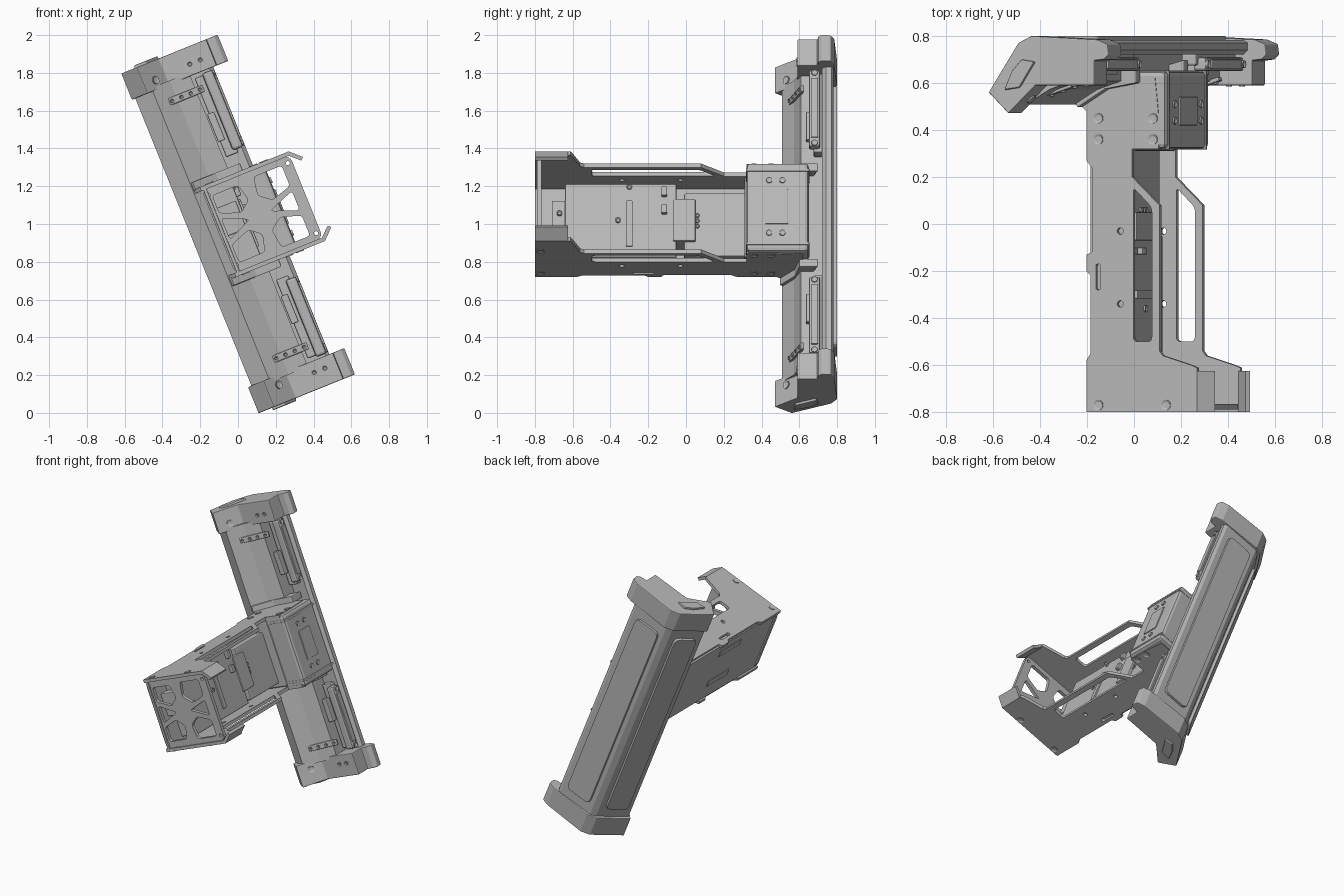
import bpy, bmesh, math
from mathutils import Matrix, Vector

cube = bpy.data.objects.get("Cube")
if cube:
    bpy.data.objects.remove(cube, do_unlink=True)

grey = bpy.data.materials.new("neutral_grey")
grey.use_nodes = True
tone = (0.48, 0.48, 0.48, 1)
grey.diffuse_color = tone
grey.node_tree.nodes["Principled BSDF"].inputs["Base Color"].default_value = tone

# The whole assembly leans sideways about the depth axis
LEAN = Matrix.Translation((0, 0, 1)) @ Matrix.Rotation(math.radians(-22), 4, "Y")
FACE_FRONT = Matrix.Rotation(math.radians(90), 4, "X")


def finish(name, mesh, local, bevel=0):
    mesh.materials.clear()
    mesh.materials.append(grey)
    obj = bpy.data.objects.new(name, mesh)
    bpy.context.collection.objects.link(obj)
    obj.matrix_world = LEAN @ local
    if bevel:
        mod = obj.modifiers.new("soft_edges", "BEVEL")
        mod.width, mod.segments = bevel, 2
        mod.limit_method = "ANGLE"
    return obj


def box(name, center, size, bevel=0.0, turn=0.0):
    bm = bmesh.new()
    bmesh.ops.create_cube(bm, size=1, matrix=Matrix.Diagonal((*size, 1)))
    mesh = bpy.data.meshes.new(name)
    bm.to_mesh(mesh)
    bm.free()
    local = Matrix.Translation(center) @ Matrix.Rotation(turn, 4, "Z")
    return finish(name, mesh, local, bevel)


def screw(name, center, axis, radius=0.02, depth=0.012):
    # Recessed-head screw: a cylinder with an inset, sunken top
    bm = bmesh.new()
    bmesh.ops.create_cone(bm, cap_ends=True, segments=16, radius1=radius,
                          radius2=radius, depth=depth)
    caps = [f for f in bm.faces if len(f.verts) > 4]
    bmesh.ops.inset_individual(bm, faces=caps, thickness=radius * 0.45)
    for f in caps:
        bmesh.ops.translate(bm, verts=f.verts, vec=-f.normal * depth * 0.4)
    mesh = bpy.data.meshes.new(name)
    bm.to_mesh(mesh)
    bm.free()
    turn = Vector((0, 0, 1)).rotation_difference(Vector(axis)).to_matrix().to_4x4()
    return finish(name, mesh, Matrix.Translation(center) @ turn)


def rounded(pts, r):
    out = []
    for i, p in enumerate(pts):
        p, a, b = Vector(p), Vector(pts[i - 1]), Vector(pts[(i + 1) % len(pts)])
        s, e = p + (a - p).normalized() * r, p + (b - p).normalized() * r
        for k in range(5):
            t = k / 4
            out.append(s * (1 - t) ** 2 + p * 2 * t * (1 - t) + e * t * t)
    return out


def circle(x, y, r):
    return [(x + r * math.cos(math.tau * k / 14), y + r * math.sin(math.tau * k / 14))
            for k in range(14)]


def rect(x0, x1, y0, y1):
    return [(x0, y0), (x1, y0), (x1, y1), (x0, y1)]


def plate(name, loops, lo, hi, turn=Matrix(), bevel=0):
    # First loop is the outline, the others are openings
    curve = bpy.data.curves.new(name, "CURVE")
    curve.dimensions, curve.fill_mode = "2D", "BOTH"
    curve.extrude = (hi - lo) / 2
    for loop in loops:
        s = curve.splines.new("POLY")
        s.points.add(len(loop) - 1)
        for pt, co in zip(s.points, loop):
            pt.co = (co[0], co[1], 0, 1)
        s.use_cyclic_u = True
    temp = bpy.data.objects.new(name, curve)
    bpy.context.collection.objects.link(temp)
    deps = bpy.context.evaluated_depsgraph_get()
    mesh = bpy.data.meshes.new_from_object(temp.evaluated_get(deps))
    bpy.data.objects.remove(temp, do_unlink=True)
    bm = bmesh.new()
    bm.from_mesh(mesh)
    bmesh.ops.remove_doubles(bm, verts=bm.verts, dist=0.0002)
    bmesh.ops.recalc_face_normals(bm, faces=bm.faces)
    for f in bm.faces:
        f.smooth = False
    bm.to_mesh(mesh)
    bm.free()
    return finish(name, mesh, turn @ Matrix.Translation((0, 0, (lo + hi) / 2)), bevel)


# Long rear bar with recessed rail on its right side
bar = [(-.255, .56), (-.155, .508), (-.05, .572), (.06, .608), (.06, .72), (.17, .72),
       (.19, .74), (.19, .77), (.17, .782), (-.09, .782), (-.125, .76)]
plate("rear_bar", [bar], -.84, .84)
back_pad = [rounded(rect(-.06, .13, -.745, .745), .04)]
plate("rear_back_panel", back_pad, -.8, -.77, FACE_FRONT, .012)
side_turn = (Matrix.Translation((-.195, .662, 0))
             @ Matrix.Rotation(math.atan2(.2, .13) + math.pi, 4, "Z") @ FACE_FRONT)
side_pad = [rounded(rect(-.08, .08, -.745, .745), .04)]
plate("rear_side_panel", side_pad, -.005, .016, side_turn, .012)
box("rear_edge_rail", (.15, .735, 0), (.05, .02, 1.64), .004)

cap = [(-.276, .56), (-.185, .47), (-.06, .59), (.21, .59), (.21, .695), (.255, .7),
       (.276, .72), (.27, .765), (.22, .785), (-.08, .8), (-.14, .77)]
pad = [(-.2, .57), (-.165, .65), (-.12, .7), (-.06, .69), (-.13, .58)]

for s, side in ((1, "upper"), (-1, "lower")):
    # End caps with raised pads
    plate(side + "_end_cap", [cap], *sorted((s * .82, s * .97)), bevel=.005)
    plate(side + "_cap_pad", [pad], *sorted((s * .96, s * .984)), bevel=.006)
    screw(side + "_cap_screw", (-.12, .532, s * .87), (.69, -.72, 0), .022)
    for x in (.08, .14):
        screw(side + "_cap_pin", (x, .59, s * .88), (0, -1, 0), .012)
    # Holed strip and grip rail on the bar
    box(side + "_bar_strip", (0, .585, s * .735), (.21, .02, .04), .006, .32)
    for k in range(4):
        x = -.08 + k * .053
        screw(side + "_strip_pin", (x, .574 + x * .33, s * .735), (.31, -.95, 0), .01)
    box(side + "_grip_base", (.11, .70, s * .575), (.07, .05, .45), .008)
    box(side + "_grip_rail", (.15, .68, s * .59), (.06, .06, .44), .014)
    box(side + "_grip_ridge", (.183, .68, s * .59), (.014, .038, .34), .005)
    for w in (.39, .79):
        screw(side + "_grip_screw", (.182, .68, s * w), (1, 0, 0), .016)
    box(side + "_rail_latch", (.085, .655, s * .52), (.04, .04, .16), .006)
    # Clamp strap across the front of the bar
    strap = [(-.2, .6), (-.165, .53), (-.14, .495), (-.01, .575), (.13, .6), (.13, .70)]
    plate(side + "_clamp_strap", [strap], *sorted((s * .25, s * .295)), bevel=.006)

    # Arm side wall with long window, notched edge and holes
    wall = [(-.115, -.8), (.393, -.8), (.393, -.612), (.37, -.602), (.235, -.56),
            (.22, -.54), (.22, .08), (.095, .2), (.095, .32), (.215, .32), (.215, .47),
            (.2, .62), (-.17, .62), (-.19, .55), (-.115, .48), (-.115, .27),
            (-.09, .24), (-.09, -.12), (-.115, -.13), (-.115, -.2), (-.095, -.22),
            (-.095, -.55), (-.115, -.58)]
    window = rounded([(.1, -.5), (.185, -.5), (.185, .07), (.1, .155)], .02)
    slot = rounded(rect(-.072, -.05, -.28, -.17), .01)
    holes = [circle(.04, y, .014) for y in (-.03, -.34)]
    plate(side + "_arm_wall", [wall, window, slot] + holes,
          *sorted((s * .234, s * .256)))
    for x, y in ((-.06, -.77), (.25, -.77), (-.06, .45), (-.06, .36), (.19, .45), (.19, .36)):
        screw(side + "_wall_screw", (x, y, s * .254), (0, 0, s), .022)
    # Inward-bent lip at the front of the wall
    lip = [(.393, s * .256), (.452, s * .2), (.436, s * .186), (.383, s * .236)]
    if s < 0:
        lip.reverse()
    plate(side + "_wall_lip", [lip], .625, .8, FACE_FRONT)

# Panel closing the left side of the arm
box("arm_side_panel", (-.094, -.15, 0), (.018, 1.3, .48), .003)
for w in (.16, -.1):
    box("side_panel_rib", (-.103, -.28, w), (.012, .24, .05), .005)

# Front lattice plate with openings around a cross
outline = rounded(rect(-.112, .39, -.234, .234), .035)
openings = [
    [(-.07, .09), (-.07, .19), (.075, .19), (.1, .1), (.04, .05)],
    [(-.07, -.09), (.04, -.05), (.1, -.1), (.075, -.19), (-.07, -.19)],
    [(.155, .1), (.17, .2), (.33, .2), (.33, .085), (.22, .05)],
    [(.155, -.1), (.22, -.05), (.33, -.085), (.33, -.2), (.17, -.2)],
    [(-.07, -.06), (-.07, .06), (.065, .0)],
    [(.185, .0), (.33, .055), (.33, -.055)],
]
pins = [circle(x, z, .011) for x in (-.09, .365) for z in (-.2, .2)]
plate("front_lattice", [outline] + [rounded(o, .018) for o in openings] + pins,
      .765, .79, FACE_FRONT)

# Electronics tray inside the arm
box("tray_front", (-.02, -.345, 0), (.14, .59, .42), .008)
box("tray_rear", (-.03, .16, -.02), (.14, .34, .36), .008)
box("tray_bridge", (-.015, -.01, 0), (.15, .12, .24), .006)
box("tray_nose", (-.03, -.675, .04), (.13, .07, .16), .006)
box("tray_bar", (.053, -.3, -.02), (.016, .035, .26), .004)
for w in (.06, .16):
    box("tray_clip", (.06, -.115, w), (.03, .03, .05), .005)
for k in range(3):
    screw("tray_dot", (.042, .06, k * .03 - .03), (1, 0, 0), .011)
for y, w in ((-.36, 0), (-.67, .04), (-.3, .19)):
    screw("tray_screw", (.052, y, w), (1, 0, 0), .014)

# Mount block joining arm and bar, with its rounded cover
box("mount_block", (.0, .47, 0), (.2, .32, .46), .01)
box("hinge_cover", (.16, .485, 0), (.17, .33, .505), .02)
for w in (-.21, .21):
    box("cover_rib", (.16, .485, w), (.178, .336, .016), .004)
box("cover_plate", (.246, .48, 0), (.012, .12, .2), .004)
for y in (.44, .51):
    for w in (-.15, .15):
        screw("cover_screw", (.247, y, w), (1, 0, 0), .016)
